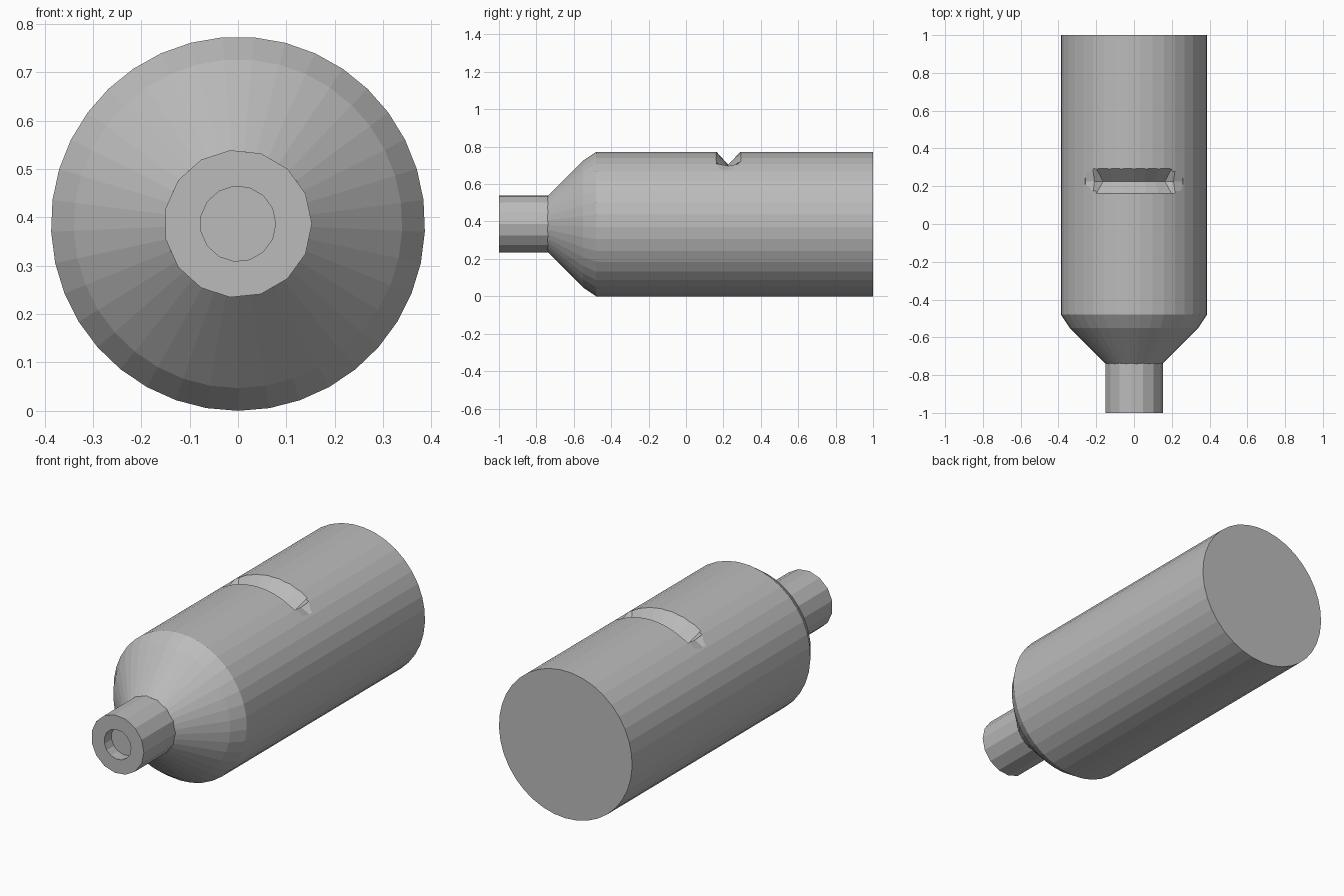
import bpy, bmesh, math

cube = bpy.data.objects.get("Cube")
if cube:
    bpy.data.objects.remove(cube, do_unlink=True)

R = 0.387          # body radius, also the height of the axis

grey = bpy.data.materials.new("plain grey")
grey.use_nodes = True
colour = (0.5, 0.5, 0.5, 1)
grey.diffuse_color = colour
grey.node_tree.nodes["Principled BSDF"].inputs["Base Color"].default_value = colour


def polar(r, y, degrees):
    a = math.radians(degrees)
    return (r * math.cos(a), y, R + r * math.sin(a))


def loft(name, rings, closed_tube=False):
    """Skin a list of equal rings of points, capping both ends."""
    bm = bmesh.new()
    loops = [[bm.verts.new(p) for p in ring] for ring in rings]
    n = len(loops[0])
    for a, b in zip(loops, loops[1:]):
        for i in range(n):
            j = (i + 1) % n
            bm.faces.new((a[i], a[j], b[j], b[i]))
    bm.faces.new(loops[0])
    bm.faces.new(loops[-1])
    bmesh.ops.recalc_face_normals(bm, faces=bm.faces)
    mesh = bpy.data.meshes.new(name)
    bm.to_mesh(mesh)
    bm.free()
    mesh.materials.append(grey)
    obj = bpy.data.objects.new(name, mesh)
    bpy.context.collection.objects.link(obj)
    return obj


def lathe(name, profile, sides, start):
    return loft(name, [[polar(r, y, start + 360 * i / sides) for i in range(sides)]
                       for r, y in profile])


# Closed cylinder with a sloping shoulder
body = lathe("body", [(0.15, -0.74), (0.34, -0.55), (R, -0.48), (R, 1)], 37, 94.86)

# Narrow mouthpiece with a shallow blind bore
lathe("neck", [(0.153, -0.735), (0.153, -1), (0.078, -1), (0.078, -0.94)], 15, 0)

# V-shaped slot wrapped around the top, fading out at each end
depths = [(-42, 0.384), (-34, 0.374), (-31, 0.317)]
depths += [(a, 0.317) for a in range(-20, 21, 10)]
depths += [(-a, r) for a, r in reversed(depths[:3])]
cutter = loft("slot_cutter", [[polar(0.391, 0.158, 90 + a), polar(r, 0.225, 90 + a),
                               polar(0.391, 0.297, 90 + a)] for a, r in depths])
cutter.hide_render = True
cutter.hide_viewport = True
cutter.display_type = 'WIRE'
slot = body.modifiers.new("slot", 'BOOLEAN')
slot.operation = 'DIFFERENCE'
slot.solver = 'EXACT'
slot.object = cutter
